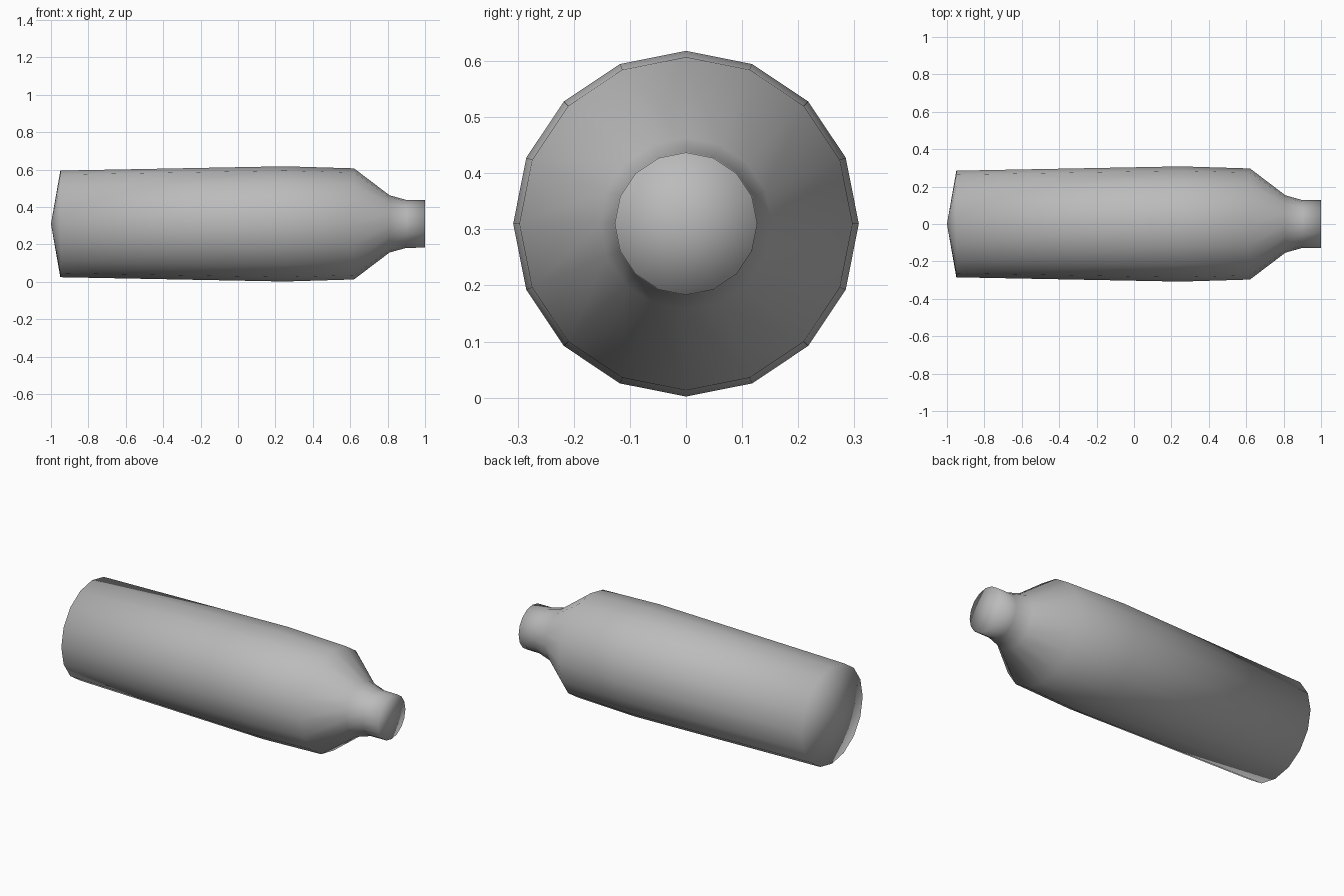
import bpy, bmesh
from math import cos, sin, pi

cube = bpy.data.objects.get("Cube")
if cube:
    bpy.data.objects.remove(cube)

SIDES = 16
AXIS_Z = 0.31

# Length position and radius, from the base rim to the mouth
PROFILE = [(-0.95, 0.285), (0.25, 0.308), (0.62, 0.297),
           (0.81, 0.153), (0.9, 0.128), (1.0, 0.127)]

grey = bpy.data.materials.new("plain_grey")
grey.use_nodes = True
colour = (0.5, 0.5, 0.5, 1)
grey.diffuse_color = colour
grey.node_tree.nodes["Principled BSDF"].inputs["Base Color"].default_value = colour

bm = bmesh.new()


def ring(x, radius):
    """One cross-section with a corner at the top."""
    return [bm.verts.new((x, radius * sin(2 * pi * i / SIDES),
                          AXIS_Z + radius * cos(2 * pi * i / SIDES)))
            for i in range(SIDES)]


def fan(loop, tip):
    """Close a ring with triangles to a centre point."""
    centre = bm.verts.new(tip)
    for i in range(SIDES):
        bm.faces.new((loop[i], loop[(i + 1) % SIDES], centre))


# Body, shoulder and neck
rings = [ring(x, r) for x, r in PROFILE]
for a, b in zip(rings, rings[1:]):
    for i in range(SIDES):
        j = (i + 1) % SIDES
        bm.faces.new((a[i], a[j], b[j], b[i]))

# Shallow pointed base and flat mouth
fan(rings[0], (-1.0, 0, AXIS_Z))
fan(rings[-1], (1.0, 0, AXIS_Z))

bmesh.ops.recalc_face_normals(bm, faces=bm.faces)
for face in bm.faces:
    face.smooth = True

mesh = bpy.data.meshes.new("bottle")
bm.to_mesh(mesh)
bm.free()
mesh.materials.append(grey)
bottle = bpy.data.objects.new("bottle", mesh)
bpy.context.collection.objects.link(bottle)
